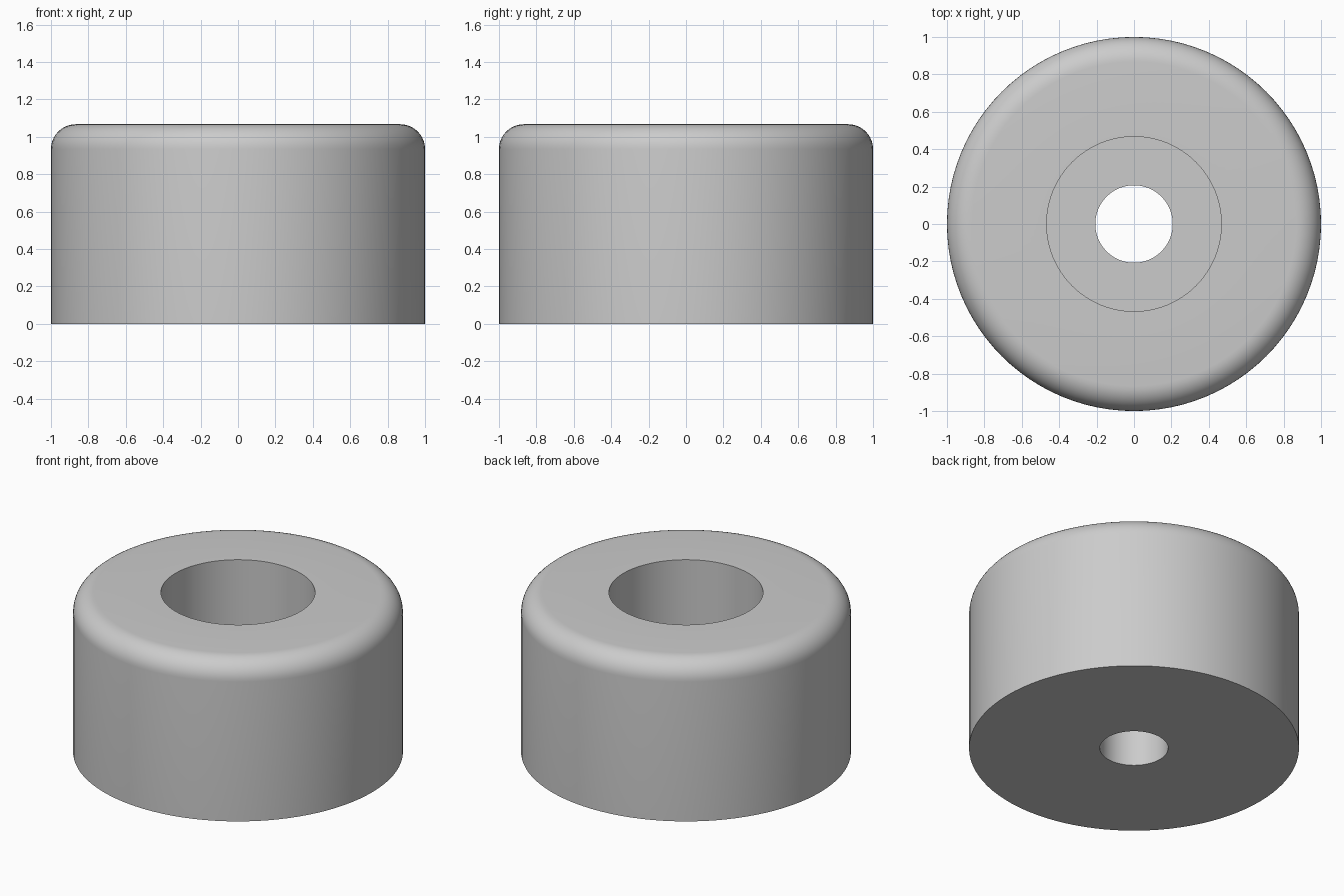
import bpy
import bmesh
from math import radians, sin, cos, pi

if "Cube" in bpy.data.objects:
    bpy.data.objects.remove(bpy.data.objects["Cube"], do_unlink=True)

# Main dimensions
HEIGHT = 1.067
OUTER_R = 1.0
FILLET = 0.133
BORE_R = 0.467      # wide recess open at the top
HOLE_R = 0.207      # narrow through hole
FLOOR_Z = 0.4       # ledge between recess and hole
SIDES = 96
FILLET_STEPS = 10

# Plain grey material
grey = bpy.data.materials.new("plain_grey")
grey.use_nodes = True
colour = (0.6, 0.6, 0.6, 1.0)
grey.diffuse_color = colour
grey.node_tree.nodes["Principled BSDF"].inputs["Base Color"].default_value = colour

# Cross-section: base, outer wall, rounded rim, recess, ledge, hole
profile = [(HOLE_R, 0), (OUTER_R, 0)]
for i in range(FILLET_STEPS + 1):
    a = pi / 2 * i / FILLET_STEPS
    profile.append((OUTER_R - FILLET + FILLET * cos(a),
                    HEIGHT - FILLET + FILLET * sin(a)))
profile += [(BORE_R, HEIGHT), (BORE_R, FLOOR_Z), (HOLE_R, FLOOR_Z)]

# Turn the closed cross-section around the z axis
bm = bmesh.new()
verts = [bm.verts.new((r, 0, z)) for r, z in profile]
edges = [bm.edges.new((v, verts[(i + 1) % len(verts)])) for i, v in enumerate(verts)]
bmesh.ops.spin(bm, geom=verts + edges, cent=(0, 0, 0), axis=(0, 0, 1),
               angle=2 * pi, steps=SIDES, use_merge=True)
bmesh.ops.remove_doubles(bm, verts=bm.verts, dist=0.0001)
bmesh.ops.recalc_face_normals(bm, faces=bm.faces)

mesh = bpy.data.meshes.new("round_foot")
bm.to_mesh(mesh)
bm.free()
mesh.materials.append(grey)
foot = bpy.data.objects.new("round_foot", mesh)
bpy.context.collection.objects.link(foot)

# Smooth walls and rim, sharp bore and base edges
bpy.ops.object.select_all(action="DESELECT")
foot.select_set(True)
bpy.context.view_layer.objects.active = foot
bpy.ops.object.shade_smooth_by_angle(angle=radians(30))
